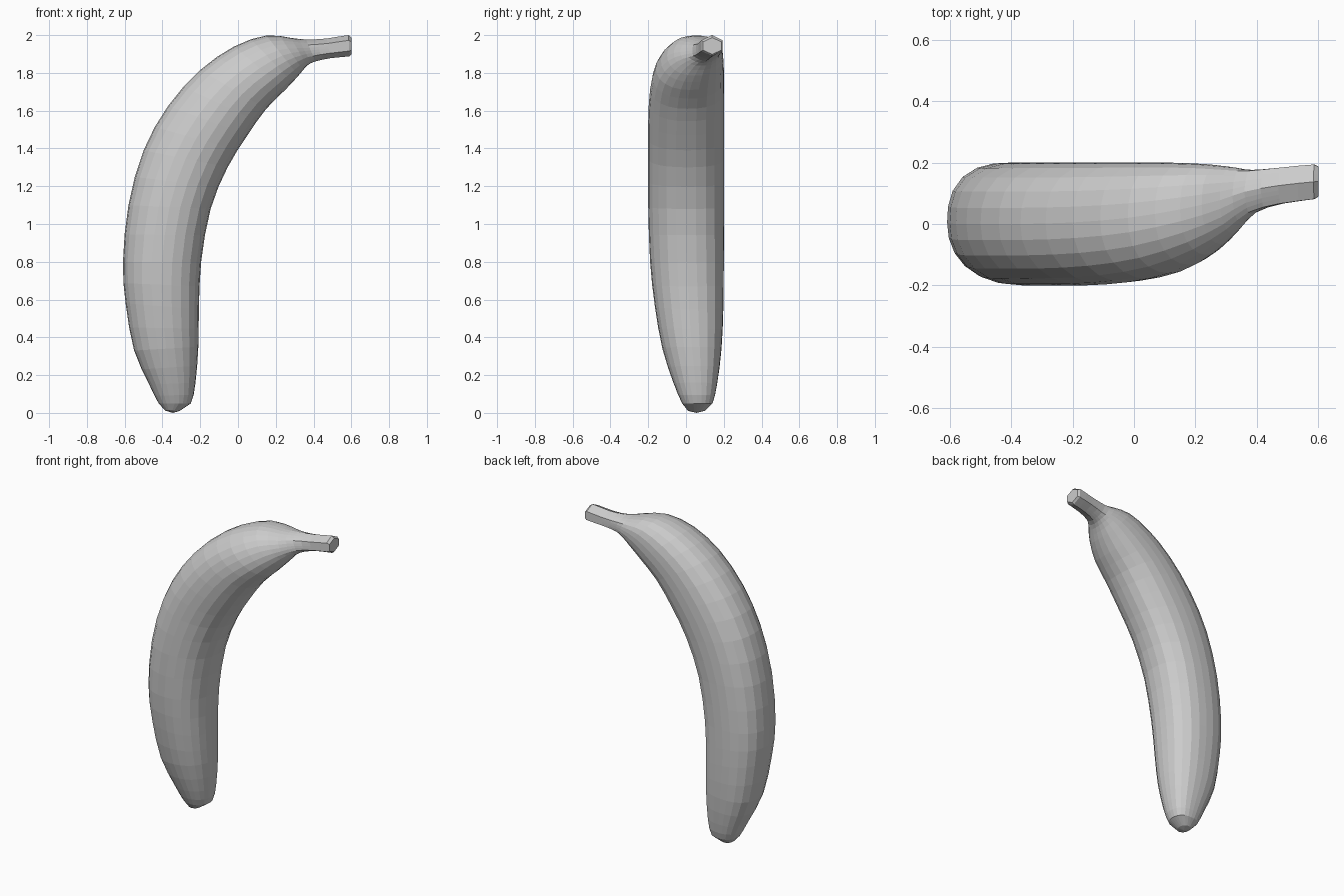
import bpy, bmesh, math

if "Cube" in bpy.data.objects:
    bpy.data.objects.remove(bpy.data.objects["Cube"])

# Sections from tip to stem: outer x, outer z, inner x, inner z, front y, back y
SECTIONS = [
    (-0.385, 0.012, -0.310, 0.010, 0.01, 0.10),
    (-0.420, 0.050, -0.250, 0.050, -0.02, 0.14),
    (-0.470, 0.150, -0.225, 0.160, -0.065, 0.165),
    (-0.550, 0.330, -0.210, 0.350, -0.125, 0.188),
    (-0.595, 0.580, -0.207, 0.550, -0.165, 0.198),
    (-0.609, 0.800, -0.195, 0.800, -0.19, 0.20),
    (-0.580, 1.100, -0.145, 1.080, -0.20, 0.20),
    (-0.500, 1.390, -0.055, 1.300, -0.20, 0.20),
    (-0.370, 1.625, 0.050, 1.470, -0.20, 0.20),
    (-0.200, 1.815, 0.150, 1.610, -0.19, 0.20),
    (-0.020, 1.940, 0.250, 1.710, -0.16, 0.20),
    (0.150, 1.998, 0.320, 1.785, -0.10, 0.195),
    (0.280, 1.985, 0.365, 1.838, -0.03, 0.185),
    (0.360, 1.976, 0.410, 1.862, 0.03, 0.18),
    (0.470, 1.980, 0.490, 1.880, 0.06, 0.19),
    (0.585, 1.998, 0.590, 1.890, 0.075, 0.20),
    (0.602, 1.985, 0.602, 1.900, 0.085, 0.192),
]
SIDES = 24
STEM_START = 12


def spline(i, t):
    """Smooth in-between section (Catmull-Rom)."""
    n = len(SECTIONS) - 1
    p = [SECTIONS[min(max(i + k, 0), n)] for k in (-1, 0, 1, 2)]
    return [0.5 * (2 * b + (c - a) * t + (2 * a - 5 * b + 4 * c - d) * t * t
                   + (3 * b - a - 3 * c + d) * t ** 3) for a, b, c, d in zip(*p)]


def ring_points(section, stem):
    """Rounded section in the body, blending to a hexagon on the stem."""
    ox, oz, ix, iz, y0, y1 = section
    points = []
    for k in range(SIDES):
        a = 2 * math.pi * k / SIDES
        c, s = math.cos(a), math.sin(a)
        # the back and inner sides are a little flatter than the front
        power = 2.5 if s > 0 else 2.15
        body = (abs(c) ** power + abs(s) ** power) ** (-1 / power)
        hexagon = math.cos(math.pi / 6) / math.cos(a % (math.pi / 3) - math.pi / 6) * 1.04
        r = body * (1 - stem) + hexagon * stem
        u, v = c * r, s * r
        points.append(((ox + ix) / 2 + u * (ix - ox) / 2,
                       (y0 + y1) / 2 + v * (y1 - y0) / 2,
                       (oz + iz) / 2 + u * (iz - oz) / 2))
    return points


# Fruit and stem skin, lofted through the sections
bm = bmesh.new()
rings = []
last = len(SECTIONS) - 1
for i in range(last):
    steps = (0, 0.5) if 1 <= i < last - 1 else (0,)
    for t in steps:
        stem = min(max((i + t - STEM_START) / 2, 0), 1)
        rings.append([bm.verts.new(p) for p in ring_points(spline(i, t), stem)])
rings.append([bm.verts.new(p) for p in ring_points(SECTIONS[-1], 1)])
for low, high in zip(rings, rings[1:]):
    for k in range(SIDES):
        j = (k + 1) % SIDES
        bm.faces.new((low[k], low[j], high[j], high[k]))

# Blunt tip and cut stem end
tip = bm.verts.new((-0.345, 0.055, 0.0))
for k in range(SIDES):
    bm.faces.new((tip, rings[0][(k + 1) % SIDES], rings[0][k]))
bm.faces.new(rings[-1])
bmesh.ops.recalc_face_normals(bm, faces=bm.faces)

mesh = bpy.data.meshes.new("banana")
bm.to_mesh(mesh)
bm.free()
banana = bpy.data.objects.new("banana", mesh)
bpy.context.collection.objects.link(banana)
